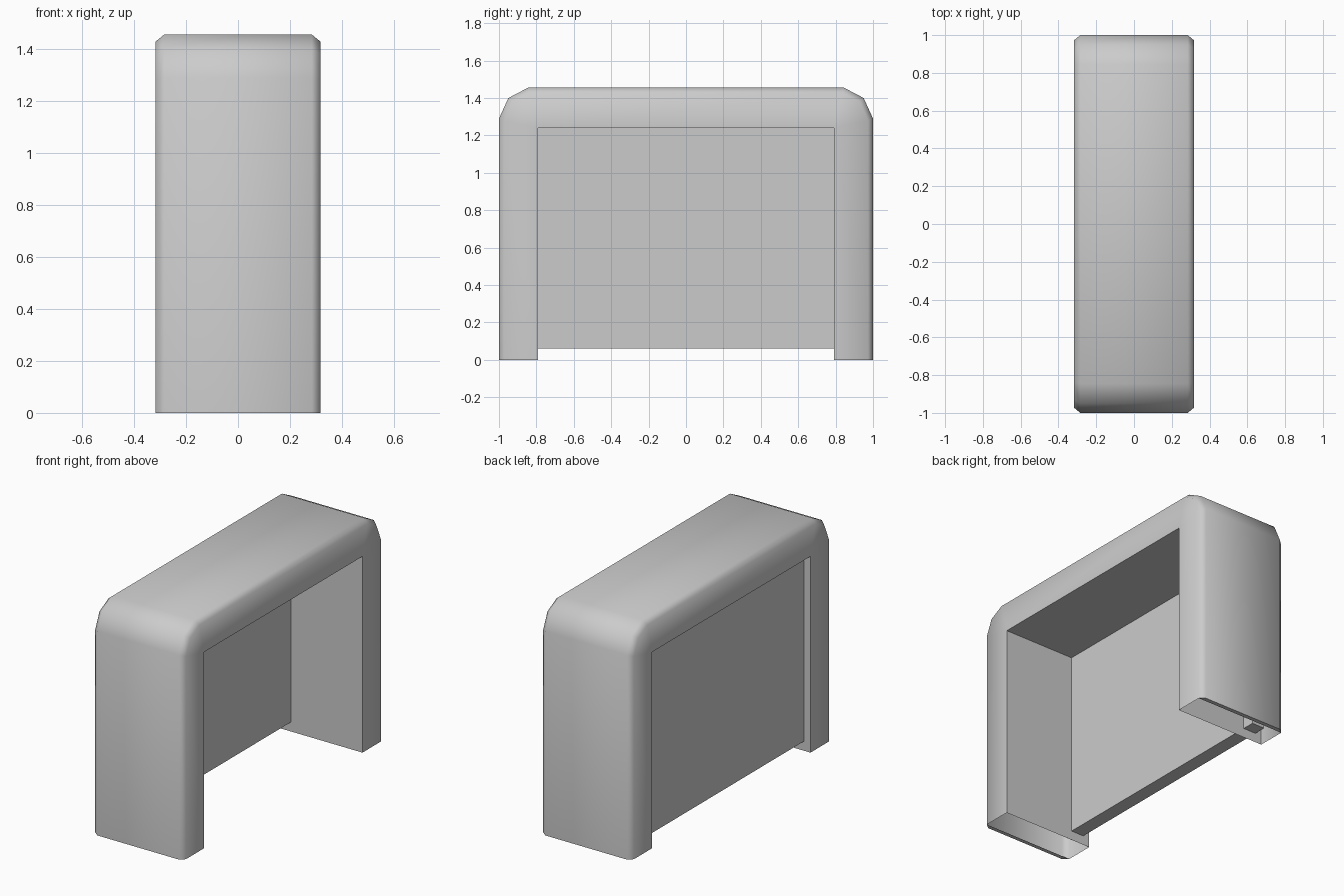
import bpy
import bmesh

cube = bpy.data.objects.get("Cube")
if cube:
    bpy.data.objects.remove(cube, do_unlink=True)

grey = bpy.data.materials.new("plain_grey")
grey.use_nodes = True
colour = (0.6, 0.6, 0.6, 1)
grey.diffuse_color = colour
grey.node_tree.nodes["Principled BSDF"].inputs["Base Color"].default_value = colour


def add_object(name, bm):
    mesh = bpy.data.meshes.new(name)
    bm.to_mesh(mesh)
    bm.free()
    mesh.materials.append(grey)
    obj = bpy.data.objects.new(name, mesh)
    bpy.context.collection.objects.link(obj)
    return obj


def arch(half):
    """Mirror half an arch, given as (y, z) points from foot to top."""
    return [(-y, z) for y, z in half] + half[::-1]


# Desk shell: rounded arch with chamfered rims, hollow and open at the feet
half_width, rim = 0.317, 0.033
outer = arch([(1, 0), (1, 1.29), (0.95, 1.4), (0.845, 1.455)])
inset = arch([(0.973, 0), (0.973, 1.28), (0.93, 1.38), (0.838, 1.428)])
inner = arch([(0.79, 0)] + [(0.79, 1.24)] * 3)
sections = [(half_width, inner), (half_width, inset), (half_width - rim, outer),
            (rim - half_width, outer), (-half_width, inset), (-half_width, inner)]

bm = bmesh.new()
rings = [[bm.verts.new((x, y, z)) for y, z in profile] for x, profile in sections]
for i, a in enumerate(rings):
    b = rings[(i + 1) % len(rings)]
    for j in range(len(a) - 1):
        bm.faces.new((a[j], a[j + 1], b[j + 1], b[j]))
# Narrow lip under each foot
for j in (0, -1):
    bm.faces.new([rings[i][j] for i in range(1, 5)])
bmesh.ops.remove_doubles(bm, verts=bm.verts, dist=0.0001)
bmesh.ops.recalc_face_normals(bm, faces=bm.faces)
shell = add_object("desk_shell", bm)

# Upright panel, with its ends set into the legs
bm = bmesh.new()
bmesh.ops.create_cube(bm, size=1)
for v in bm.verts:
    v.co.x = -0.182 if v.co.x > 0 else -0.272
    v.co.y *= 1.74
    v.co.z = 1.3 if v.co.z > 0 else 0.06
add_object("back_panel", bm)

# Soft shading over the rounded rims only
bpy.ops.object.select_all(action='DESELECT')
shell.select_set(True)
bpy.context.view_layer.objects.active = shell
bpy.ops.object.shade_smooth_by_angle(angle=1.05)
